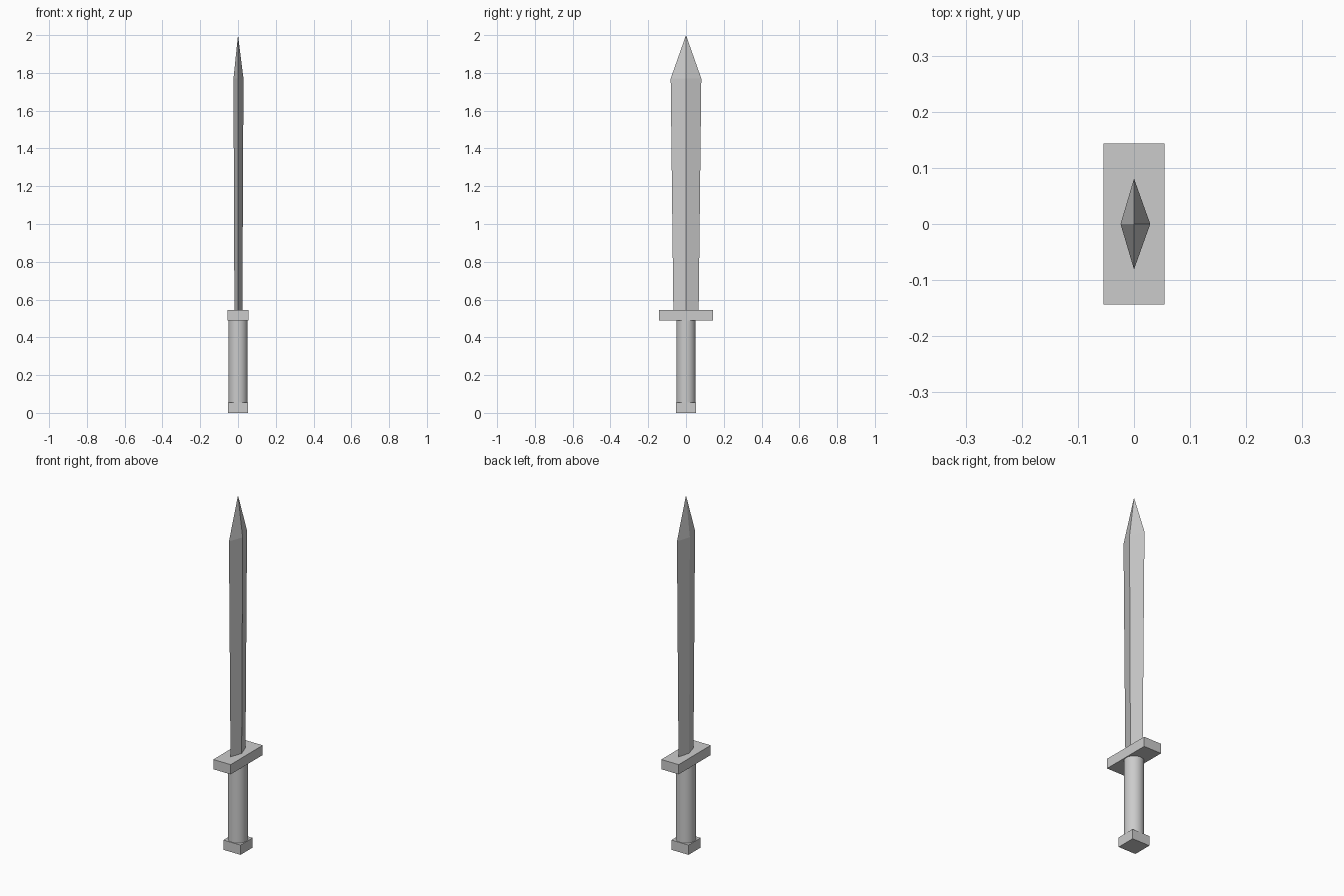
import bpy, bmesh

if "Cube" in bpy.data.objects:
    bpy.data.objects.remove(bpy.data.objects["Cube"])


def box(name, sx, sy, z0, z1):
    bpy.ops.mesh.primitive_cube_add(size=1, location=(0, 0, (z0 + z1) / 2))
    ob = bpy.context.object
    ob.name = name
    ob.scale = (sx, sy, z1 - z0)
    bpy.ops.object.transform_apply(location=False, rotation=False, scale=True)
    return ob


# Square pommel and rectangular crossguard
box("pommel", 0.108, 0.108, 0.0, 0.055)
box("crossguard", 0.109, 0.287, 0.49, 0.545)

# Round grip
bpy.ops.mesh.primitive_cylinder_add(vertices=32, radius=0.051, depth=0.435,
                                    location=(0, 0, 0.2725))
bpy.context.object.name = "grip"
bpy.ops.object.shade_smooth_by_angle()

# Diamond-section blade: base and shoulder rings, then a point
bm = bmesh.new()
rings = []
for z, back, front, half in [(0.545, 0.019, 0.023, 0.067), (1.77, 0.024, 0.029, 0.081)]:
    rings.append([bm.verts.new(p) for p in
                  [(front, 0, z), (0, half, z), (-back, 0, z), (0, -half, z)]])
tip = bm.verts.new((0, 0, 2.0))
low, high = rings
bm.faces.new(low[::-1])
for i in range(4):
    j = (i + 1) % 4
    bm.faces.new((low[i], low[j], high[j], high[i]))
    bm.faces.new((high[i], high[j], tip))
mesh = bpy.data.meshes.new("blade")
bm.to_mesh(mesh)
bm.free()
bpy.context.collection.objects.link(bpy.data.objects.new("blade", mesh))
